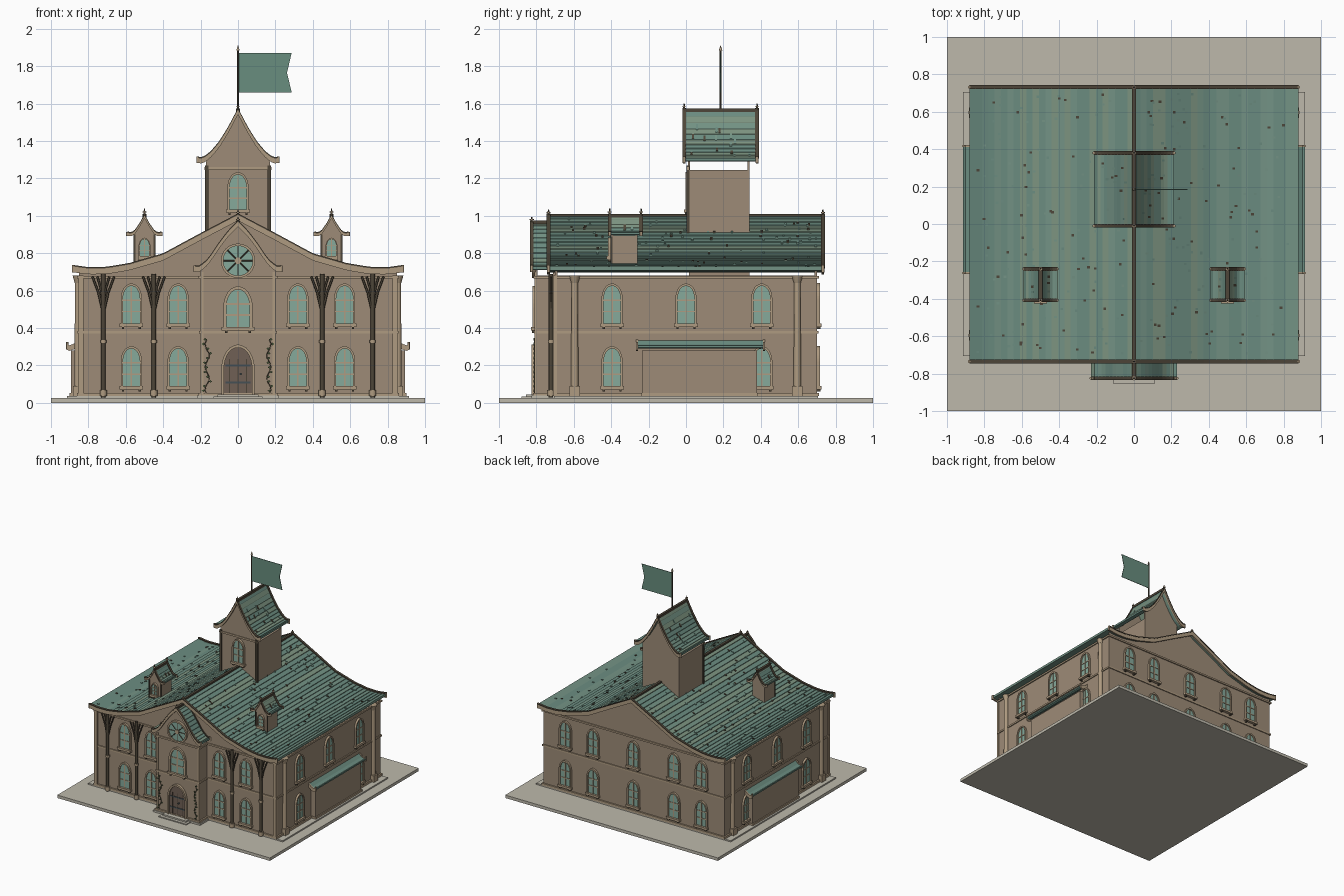
import bpy, bmesh, math, random
from mathutils import Vector, Matrix

if "Cube" in bpy.data.objects:
    bpy.data.objects.remove(bpy.data.objects["Cube"])

random.seed(4)
PALETTE = {"wall": (.34, .26, .185), "trim": (.43, .33, .22), "wood": (.075, .06, .04),
           "roof_a": (.145, .26, .215), "roof_b": (.17, .285, .23), "roof_c": (.20, .29, .215),
           "glass": (.24, .40, .33), "door": (.16, .115, .09), "stone": (.51, .485, .41),
           "leaf": (.06, .09, .04), "flag": (.14, .27, .21), "iron": (.06, .08, .09)}
MATS = []
for n, c in PALETTE.items():
    m = bpy.data.materials.new(n)
    m.diffuse_color = (*c, 1)
    m.use_nodes = True
    m.node_tree.nodes["Principled BSDF"].inputs["Base Color"].default_value = m.diffuse_color
    MATS.append(m)
IDX = {n: i for i, n in enumerate(PALETTE)}


class Part:
    """One named object assembled from prisms, boxes and rods."""
    def __init__(self, name):
        self.name, self.bm = name, bmesh.new()

    def prism(self, pts, y0, y1, mat):
        a = [self.bm.verts.new((x, y0, z)) for x, z in pts]
        b = [self.bm.verts.new((x, y1, z)) for x, z in pts]
        n = len(pts)
        fs = [self.bm.faces.new(a), self.bm.faces.new(b[::-1])]
        fs += [self.bm.faces.new((a[i], b[i], b[(i + 1) % n], a[(i + 1) % n])) for i in range(n)]
        for f in fs:
            f.material_index = IDX[mat]

    def box(self, x0, x1, y0, y1, z0, z1, mat):
        self.prism([(x0, z0), (x1, z0), (x1, z1), (x0, z1)], y0, y1, mat)

    def rod(self, p, q, r, mat, r2=None, seg=10):
        p, q = Vector(p), Vector(q)
        d = q - p
        M = Matrix.Translation((p + q) / 2) @ d.to_track_quat('Z', 'Y').to_matrix().to_4x4()
        g = bmesh.ops.create_cone(self.bm, cap_ends=True, segments=seg, radius1=r,
                                  radius2=r if r2 is None else r2, depth=d.length, matrix=M)
        for f in {f for v in g["verts"] for f in v.link_faces}:
            f.material_index = IDX[mat]
            f.smooth = len(f.verts) == 4

    def done(self, loc=(0, 0, 0), rot=0):
        bmesh.ops.recalc_face_normals(self.bm, faces=self.bm.faces)
        me = bpy.data.meshes.new(self.name)
        self.bm.to_mesh(me)
        self.bm.free()
        for m in MATS:
            me.materials.append(m)
        ob = bpy.data.objects.new(self.name, me)
        ob.location, ob.rotation_euler[2] = loc, math.radians(rot)
        bpy.context.collection.objects.link(ob)
        return ob


def height(prof, x):
    for (a, za), (b, zb) in zip(prof, prof[1:]):
        if x <= b:
            return za + (zb - za) * (x - a) / (b - a)
    return prof[-1][1]


def roof(name, prof, cx, y0, y1, base, wall_y, n, thick, board, fin, tiles=0, panel_w=None):
    """Curved gable roof: tile courses, bargeboards, gable panels, ridge and finials."""
    P, half, top = Part(name), prof[-1][0], prof[0][1]
    H = lambda x: height(prof, x)
    for s in (1, -1):
        for i in range(n):
            a, b = half * i / n, half * (i + 1) / n
            P.prism([(s * a, H(a)), (s * b, H(b) + thick * .35), (s * b, H(b) - thick),
                     (s * a, H(a) - thick)], y0, y1, random.choice(["roof_a", "roof_a", "roof_b", "roof_c"]))
        for _ in range(tiles):
            a, y = random.uniform(.03, half - .05), random.uniform(y0 + .03, y1 - .04)
            b = a + .014
            P.prism([(s * a, H(a) + .008), (s * b, H(b) + .008), (s * b, H(b)), (s * a, H(a))],
                    y, y + .012, random.choice(["roof_a", "roof_b", "wood"]))
    xs = [half * i / n for i in range(-n, n + 1)]
    up = [(x, H(abs(x)) + thick * .6) for x in xs]
    for y in (y0, y1):
        P.prism(up + [(x, z - board) for x, z in up[::-1]], y - .007, y + .007, "trim")
        P.prism([(x, z + .004) for x, z in up] + [(x, z - .004) for x, z in up[::-1]], y - .01, y + .01, "wood")
        P.rod((0, y, top), (0, y, top + fin), .007, "wood", .003)
        P.rod((0, y, top + fin * .45), (0, y, top + fin * .6), .011, "trim")
        for s in (1, -1):   # turned-up eave tips
            P.rod((s * half, y, H(half) - board * .8), (s * half, y, H(half) + board * .35), .008, "trim")
    P.box(-.01, .01, y0, y1, top - .01, top + .01, "wood")
    # thin gable panels
    w = panel_w or half * .97
    pts = [(w * i / n, H(abs(w * i / n)) - thick * .6) for i in range(-n, n + 1)]
    for y, d in zip(wall_y, (.012, -.012)):
        P.prism([(-w, base)] + pts + [(w, base)], y, y + d, "wall")
    P.done((cx, 0, 0))


def arch(w, h, grow=0, n=7):
    """Pointed arch outline from lower right round to lower left."""
    r, sh = w / 2 + grow, h - w * .75
    right = [(r * math.cos(t) ** .85, sh + (w * .75 + grow) * math.sin(t) ** 1.1)
             for t in [math.pi / 2 * i / n for i in range(n)]]
    right = [(r, 0)] + right
    return right + [(0, h + grow * 1.3)] + [(-x, z) for x, z in right[::-1]]


def window(name, loc, w, h, rot=0):
    P = Part(name)
    inner, outer = arch(w, h), arch(w, h, w * .13)
    P.prism(inner, -.006, .004, "glass")
    P.prism(outer + inner[::-1], -.016, .004, "trim")
    b = w * .04
    P.box(-b, b, -.011, .002, 0, h * .97, "trim")
    for z in (.32, .62):
        P.box(-w / 2, w / 2, -.01, .002, h * z - b, h * z + b, "trim")
    P.box(-w * .7, w * .7, -.024, .004, -.018, 0, "trim")
    for s in (-1, 1):
        P.box(s * w * .5 - .006, s * w * .5 + .006, -.018, .002, -.03, -.018, "wood")
    P.done(loc, rot)


# ground slab, plinth and steps
P = Part("ground_slab")
P.box(-1, 1, -1, 1, 0, .025, "stone")
P.box(-.915, .915, -.705, .705, .025, .036, "stone")
P.box(-.22, .22, -.825, -.7, .025, .04, "stone")
P.box(-.13, .13, -.88, -.8, .025, .033, "stone")
P.box(-.11, .11, -.855, -.8, .033, .045, "stone")
P.done()

# main walls with plinth band, string course and cornice
P = Part("main_walls")
P.box(-.85, .85, -.70, .70, .03, .68, "wall")
P.box(-.20, .20, -.805, -.70, .03, .68, "wall")
for z, h, g in ((.036, .018, .012), (.37, .014, .008), (.664, .014, .01)):
    P.box(-.85 - g, .85 + g, -.70 - g, .70 + g, z, z + h, "trim")
    P.box(-.20 - g, .20 + g, -.805 - g, -.69, z, z + h, "trim")
P.done()

# roofs
roof("main_roof", [(0, 1.0), (.2, .895), (.4, .787), (.58, .735), (.7, .715), (.8, .713), (.88, .724)],
     0, -.735, .732, .68, (-.70, .70), 26, .015, .035, .035, 130, .85)
roof("entrance_roof", [(0, .965), (.05, .915), (.1, .85), (.15, .775), (.18, .742), (.21, .722), (.23, .725)],
     0, -.825, -.70, .68, (-.805, -.70), 12, .012, .03, .03, 0, .2)
roof("tower_roof", [(0, 1.565), (.05, 1.47), (.1, 1.388), (.15, 1.33), (.19, 1.302), (.215, 1.306)],
     0, -.01, .38, 1.245, (.01, .34), 12, .012, .03, .035, 14, .17)
for s in (-1, 1):
    roof("turret_roof", [(0, 1.0), (.025, .955), (.05, .918), (.07, .903), (.09, .908)],
         s * .5, -.408, -.24, .89, (-.4, -.26), 7, .008, .018, .04, 3, .06)

# tower with corner posts and flag
P = Part("tower")
P.box(-.17, .17, .015, .34, .68, 1.245, "wall")
for s in (-1, 1):
    P.box(s * .168 - .009, s * .168 + .009, .003, .02, .90, 1.27, "wood")
P.box(-.18, .18, .005, .02, 1.245, 1.26, "trim")
P.done()
P = Part("flagpole")
P.rod((0, .185, 1.54), (0, .185, 1.89), .005, "wood")
P.rod((0, .185, 1.885), (0, .185, 1.912), .009, "trim", .001)
P.done()
P = Part("flag")
P.prism([(.004, 1.66), (.287, 1.66), (.262, 1.765), (.287, 1.872), (.004, 1.872)], .183, .187, "flag")
P.done()
window("tower_window", (0, .012, 1.035), .09, .185)

# small roof turrets
for s in (-1, 1):
    P = Part("turret")
    P.box(-.055, .055, -.398, -.26, .745, .895, "wall")
    for t in (-1, 1):
        P.box(t * .054 - .005, t * .054 + .005, -.404, -.394, .745, .9, "wood")
    P.done((s * .5, 0, 0))
    window("turret_window", (s * .5, -.4, .785), .05, .09)

# windows on all four sides
for z in (.09, .425):
    for x in (-.57, -.32, .32, .57):
        window("front_window", (x, -.70, z), .09, .2)
    for x in (-.64, -.38, 0, .38, .64):
        window("back_window", (x, .70, z), .09, .2, 180)
    for y in (-.395, 0, .405):
        if z > .2 or y:
            window("right_window", (.85, y, z), .09, .2, 90)
            window("left_window", (-.85, y, z), .09, .2, -90)
window("entrance_window", (0, -.805, .405), .125, .2)

# side aisles with lean-to roofs
for s in (-1, 1):
    P = Part("side_aisle")
    P.box(-.235, .38, -.042, 0, .03, .28, "wall")
    P.box(-.24, .385, -.05, 0, .03, .052, "trim")
    P.done((s * .85, 0, 0), 90) if s > 0 else P.done((s * .85, .145, 0), -90)
    P = Part("aisle_roof")
    edge = [(.845, .338), (.875, .312), (.9, .302), (.915, .308)]
    strip = lambda u, d: [(s * x, z + u) for x, z in edge] + [(s * x, z - d) for x, z in edge[::-1]]
    P.prism(strip(0, .012), -.26, .415, "roof_a")
    for y in (-.262, .417):
        P.prism(strip(.006, .024), y - .006, y + .006, "trim")
        P.rod((s * .913, y, .285), (s * .913, y, .325), .006, "trim")
    P.done()

# round side columns and corner pilasters
for s in (-1, 1):
    for y in (-.595, .595):
        P = Part("side_column")
        x = s * .855
        P.rod((x, y, .08), (x, y, .68), .02, "trim", .017, 14)
        P.box(x - .027, x + .027, y - .027, y + .027, .036, .09, "trim")
        P.rod((x, y, .64), (x, y, .68), .018, "trim", .03, 14)
        P.done()
    P = Part("corner_pilaster")
    P.box(s * .84 - .014, s * .84 + .014, -.712, -.69, .036, .68, "trim")
    P.box(s * .193 - .008, s * .193 + .008, -.811, -.8, .036, .70, "trim")
    P.done()

# front posts with branching tree brackets
for x in (-.72, -.45, .45, .72):
    P = Part("branching_post")
    y = -.722
    P.rod((x, y, .03), (x, y, .69), .012, "wood")
    P.rod((x, y, .036), (x, y, .07), .02, "trim")
    P.rod((x, y, .32), (x, y, .335), .017, "trim")
    for s in (-1, 1):
        for z, dx in ((.48, .058), (.54, .032)):
            mid = (x + s * dx * .42, y, z + (.67 - z) * .55)
            P.rod((x, y, z), mid, .007, "wood", seg=6)
            P.rod(mid, (x + s * dx, y, .675), .006, "wood", seg=6)
    P.done()

# rose window
P = Part("rose_window")
circ = lambda r, n=32: [(r * math.cos(math.tau * i / n), r * math.sin(math.tau * i / n)) for i in range(n)]
P.prism(circ(.085), -.008, .004, "glass")
for i in range(32):
    a, b, j = circ(.092), circ(.079), (i + 1) % 32
    P.prism([a[i], a[j], b[j], b[i]], -.018, .004, "trim")
for x, z in circ(.082, 8):
    P.rod((0, -.01, 0), (x, -.01, z), .0035, "wood", seg=6)
P.rod((0, -.016, 0), (0, 0, 0), .018, "trim", seg=16)
P.done((0, -.806, .76))

# arched entrance door
P = Part("entrance_door")
P.prism(arch(.15, .25), -.008, .004, "door")
P.prism(arch(.15, .25, .014) + arch(.15, .25)[::-1], -.022, .004, "trim")
for x in (-.045, 0, .045):
    P.box(x - .002, x + .002, -.011, 0, 0, .19, "wood")
for z in (.06, .15):
    P.box(-.068, .068, -.012, 0, z, z + .009, "iron")
P.rod((.015, -.02, .11), (.015, 0, .11), .006, "iron")
P.done((0, -.805, .045))

# climbing vines beside the door
for s in (-1, 1):
    P = Part("climbing_vine")
    prev = (s * .165, -.81, .04)
    for i in range(1, 13):
        z = .04 + .025 * i
        cur = (s * (.165 + .012 * math.sin(i * 1.3)), -.81, z)
        P.rod(prev, cur, .0025, "wood", seg=5)
        x = cur[0] + random.choice((-1, 1)) * .009
        P.prism([(x - .009, z), (x, z - .007), (x + .009, z), (x, z + .007)], -.816, -.81, "leaf")
        prev = cur
    P.done()
